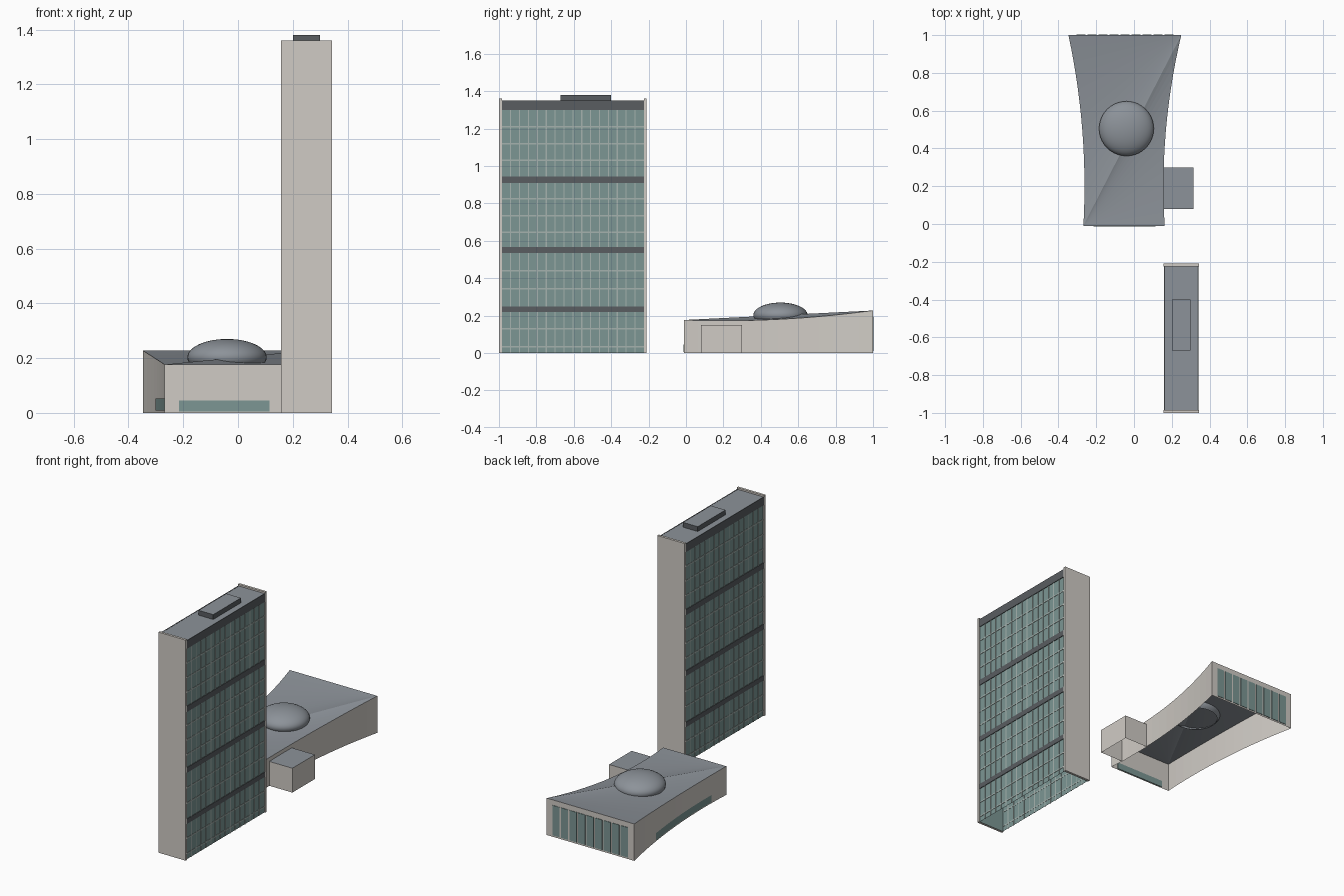
import bpy, bmesh, math
from mathutils import Matrix

if "Cube" in bpy.data.objects:
    bpy.data.objects.remove(bpy.data.objects["Cube"])


def material(name, rgb):
    m = bpy.data.materials.new(name)
    m.diffuse_color = (*rgb, 1)
    m.use_nodes = True
    m.node_tree.nodes["Principled BSDF"].inputs["Base Color"].default_value = m.diffuse_color
    return m


STONE = material("stone", (0.63, 0.60, 0.56))
GLASS = material("glass", (0.20, 0.305, 0.295))
MULLION = material("mullion", (0.38, 0.45, 0.43))
ROOF = material("roof_grey", (0.265, 0.29, 0.32))
DARK = material("dark_metal", (0.10, 0.11, 0.12))


def finish(name, bm, *mats):
    me = bpy.data.meshes.new(name)
    bm.to_mesh(me)
    bm.free()
    for m in mats:
        me.materials.append(m)
    ob = bpy.data.objects.new(name, me)
    bpy.context.collection.objects.link(ob)
    return ob


def add_box(bm, x0, x1, y0, y1, z0, z1):
    size = Matrix.Diagonal((x1 - x0, y1 - y0, z1 - z0, 1))
    mid = Matrix.Translation(((x0 + x1) / 2, (y0 + y1) / 2, (z0 + z1) / 2))
    bmesh.ops.create_cube(bm, size=1, matrix=mid @ size)


def boxes(name, mat, *dims, top=None, open_bottom=False):
    bm = bmesh.new()
    for d in dims:
        add_box(bm, *d)
    bm.normal_update()
    if top:
        for f in bm.faces:
            if f.normal.z > 0.9:
                f.material_index = 1
    if open_bottom:
        low = [f for f in bm.faces if f.normal.z < -0.9]
        bmesh.ops.delete(bm, geom=low, context='FACES')
    return finish(name, bm, *([mat, top] if top else [mat]))


# Tower: glazed core between two stone end walls
X0, X1, Y0, Y1 = 0.157, 0.343, -1.0, -0.21
T = 0.015
GX0, GX1 = X0 + 0.006, X1 - 0.006
boxes("tower_glass", GLASS, (GX0, GX1, Y0 + T, Y1 - T, 0, 1.35), top=ROOF, open_bottom=True)
boxes("tower_end_walls", STONE, (X0, X1, Y0, Y0 + T, 0, 1.36), (X0, X1, Y1 - T, Y1, 0, 1.36))
boxes("tower_penthouse", DARK, (0.2, 0.3, -0.67, -0.4, 1.35, 1.38), top=ROOF)

# Mullions, floor lines and dark service bands on both long sides
bars, bands = [], []
ya, yb = Y0 + T, Y1 - T
for gx, d in ((GX0, -1), (GX1, 1)):
    def side(depth):
        return sorted((gx - 0.001 * d, gx + depth * d))
    for i in range(1, 16):
        y = ya + (yb - ya) * i / 16
        bars.append((*side(0.0025), y - 0.003, y + 0.003, 0, 1.34))
    for z in (0.035, 0.13, 0.345, 0.44, 0.645, 0.735, 0.825, 1.03, 1.12, 1.21):
        bars.append((*side(0.002), ya, yb, z - 0.004, z + 0.004))
    for z0, z1 in ((0.22, 0.25), (0.535, 0.567), (0.91, 0.945), (1.30, 1.351)):
        bands.append((*side(0.004), ya, yb, z0, z1))
boxes("tower_mullions", MULLION, *bars)
boxes("tower_bands", DARK, *bands)


# Hall: flared plan with a roof sweeping up to the back
def left(y):
    return -0.262 - 0.1325 * (y - 0.2) ** 2


def right(y):
    return 0.156 + 0.147 * (y - 0.2) ** 2


def eave(y):
    return 0.173 + 0.085 * (y - 0.2) ** 2


N = 14
ys = [-0.01 + 1.01 * i / N for i in range(N + 1)]
bm = bmesh.new()
Lb = [bm.verts.new((left(y), y, 0)) for y in ys]
Lt = [bm.verts.new((left(y), y, eave(y))) for y in ys]
Rb = [bm.verts.new((right(y), y, 0)) for y in ys]
Rt = [bm.verts.new((right(y), y, eave(y))) for y in ys]
for i in range(N):
    bm.faces.new((Lb[i + 1], Lb[i], Lt[i], Lt[i + 1]))
    bm.faces.new((Rb[i], Rb[i + 1], Rt[i + 1], Rt[i]))
bm.faces.new((Lb[0], Rb[0], Rt[0], Lt[0]))
bm.faces.new((Rb[N], Lb[N], Lt[N], Rt[N]))
# Roof folds along one diagonal, with a fan of facets on each half
for i in range(N):
    for tri in ((Lt[0], Rt[i], Rt[i + 1]), (Rt[N], Lt[i + 1], Lt[i])):
        bm.faces.new(tri).material_index = 1
finish("hall", bm, STONE, ROOF)

# Shallow dome, open underneath
bm = bmesh.new()
bmesh.ops.create_uvsphere(bm, u_segments=40, v_segments=24, radius=1,
                          matrix=Matrix.Translation((-0.04, 0.505, 0.203))
                          @ Matrix.Diagonal((0.145, 0.145, 0.067, 1)))
bmesh.ops.delete(bm, geom=[v for v in bm.verts if v.co.z < 0.165], context='VERTS')
for f in bm.faces:
    f.smooth = True
finish("hall_dome", bm, ROOF)

# Hall windows: back panels, front strip, curved strip on the left side
w, x_start = 0.525 / 9, -0.31
boxes("hall_back_windows", GLASS,
      *[(x_start + i * w + 0.005, x_start + (i + 1) * w - 0.005, 0.995, 1.003, 0.01, 0.195)
        for i in range(9)])
boxes("hall_front_window", GLASS, (-0.215, 0.115, -0.013, -0.005, 0.005, 0.045))
bm = bmesh.new()
rows = []
for i in range(13):
    y = 0.13 + 0.59 * i / 12
    rows.append([bm.verts.new((left(y) - 0.003, y, z)) for z in (0.008, 0.052)])
for a, b in zip(rows, rows[1:]):
    bm.faces.new((b[0], a[0], a[1], b[1]))
finish("hall_side_window", bm, GLASS)

# Annex block beside the hall
boxes("annex", STONE, (0.155, 0.315, 0.08, 0.3, 0, 0.15), top=ROOF, open_bottom=True)
